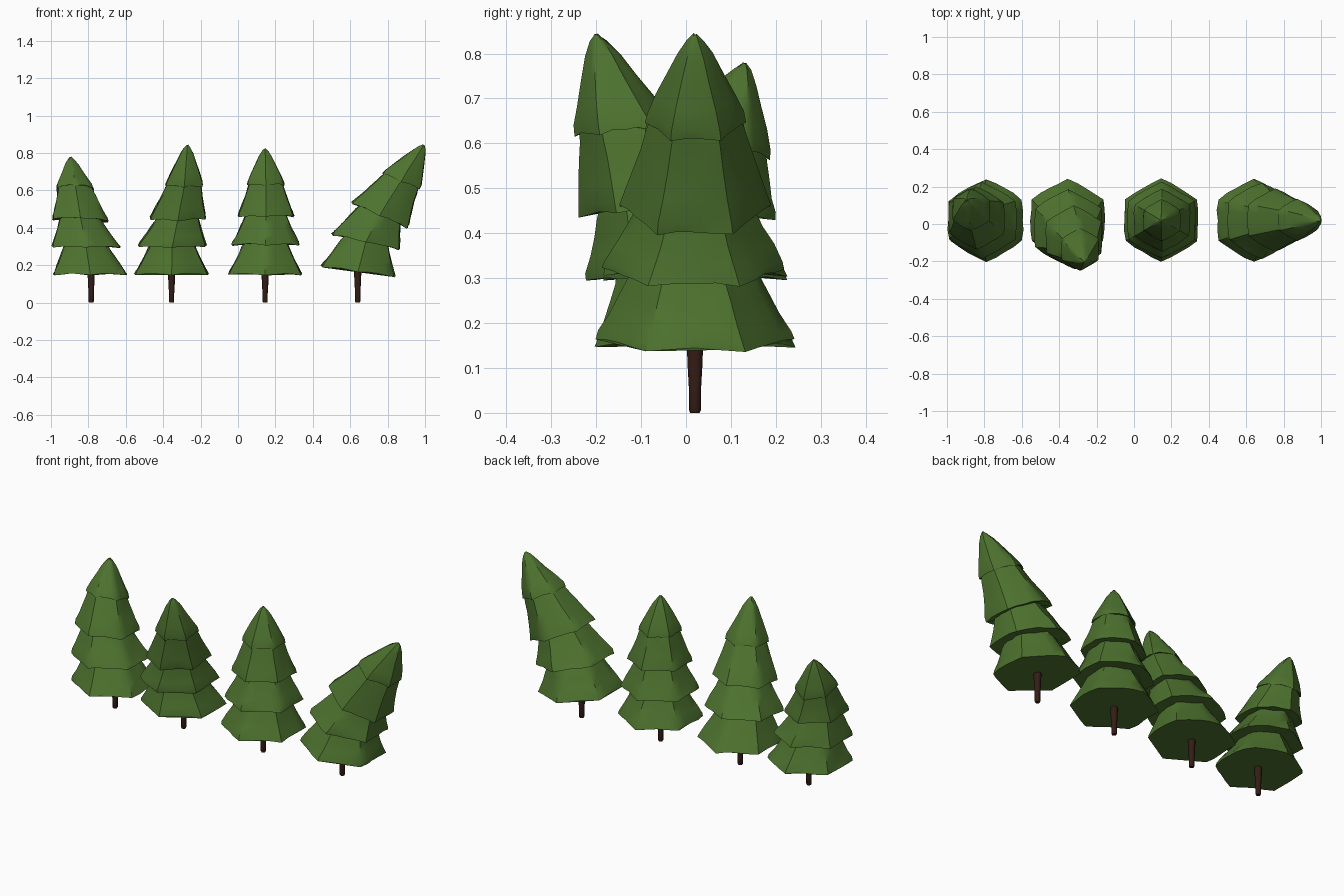
import bpy, bmesh, math, random

if "Cube" in bpy.data.objects:
    bpy.data.objects.remove(bpy.data.objects["Cube"])

random.seed(4)
SEG = 24


def material(name, rgb):
    m = bpy.data.materials.new(name)
    m.diffuse_color = (*rgb, 1)
    m.use_nodes = True
    m.node_tree.nodes["Principled BSDF"].inputs["Base Color"].default_value = m.diffuse_color
    return m


green = material("needles", (0.075, 0.17, 0.028))
brown = material("bark", (0.035, 0.012, 0.008))


def skin(name, rings, mat, angle):
    """Join a stack of closed rings into a capped solid."""
    bm = bmesh.new()
    loops = [[bm.verts.new(p) for p in ring] for ring in rings]
    n = len(loops[0])
    for a, b in zip(loops, loops[1:]):
        for i in range(n):
            j = (i + 1) % n
            bm.faces.new((a[i], a[j], b[j], b[i]))
    bm.faces.new(loops[0][::-1])
    bm.faces.new(loops[-1])
    bmesh.ops.recalc_face_normals(bm, faces=bm.faces[:])
    me = bpy.data.meshes.new(name)
    bm.to_mesh(me)
    bm.free()
    me.materials.append(mat)
    ob = bpy.data.objects.new(name, me)
    bpy.context.collection.objects.link(ob)
    bpy.ops.object.select_all(action='DESELECT')
    ob.select_set(True)
    bpy.context.view_layer.objects.active = ob
    bpy.ops.object.shade_smooth_by_angle(angle=math.radians(angle))


def hex_ring(node, apothem, wobble, droop=0.0):
    """Soft hexagon around a spine node (x, y, z, slope_x, slope_y)."""
    x, y, z, sx, sy = node
    ring = []
    for i in range(SEG):
        a = 2 * math.pi * i / SEG
        off = (a + math.pi / 6) % (math.pi / 3) - math.pi / 6
        k = min(1 / math.cos(off), 1.12)
        r = apothem * (k + random.uniform(-wobble, wobble))
        dx, dy = r * math.cos(a), r * math.sin(a)
        dz = random.uniform(-0.003, 0.003) - droop * (k - 1.05)
        ring.append((x + dx, y + dy, z + sx * dx + sy * dy + dz))
    return ring


# Half-widths of the tiers, then (height fraction, width fraction) profiles
WIDTHS = (0.197, 0.182, 0.15, 0.1)
LOWER = ((0, 1), (0.1, 0.97), (0.35, 0.86), (0.65, 0.74), (0.9, 0.65), (1.03, 0.6))
TIP = ((0, 1), (0.1, 0.96), (0.3, 0.79), (0.55, 0.56), (0.78, 0.35), (0.93, 0.17), (1, 0.04))

# Spine of each tree: rim centre and tilt of every tier, then the apex
TREES = (
    (-0.785, ((-0.79, 0.02, 0.152, 0, 0), (-0.812, 0.02, 0.298, -0.01, 0),
              (-0.842, 0.032, 0.443, -0.04, -0.06), (-0.87, 0.075, 0.60, 0, -0.28),
              (-0.895, 0.13, 0.777, 0, -0.2))),
    (-0.355, ((-0.355, 0.02, 0.152, 0, 0), (-0.352, -0.02, 0.308, 0, 0.06),
              (-0.322, -0.07, 0.455, 0.01, 0.09), (-0.288, -0.135, 0.63, 0, 0.1),
              (-0.27, -0.2, 0.842, 0, 0.1))),
    (0.145, ((0.145, 0.02, 0.152, 0, 0), (0.147, 0.02, 0.31, 0, 0),
             (0.149, 0.02, 0.463, 0, 0), (0.149, 0.02, 0.63, 0, 0),
             (0.145, 0.02, 0.822, 0, 0))),
    (0.64, ((0.642, 0.02, 0.168, -0.14, 0), (0.683, 0.018, 0.325, -0.22, 0),
            (0.757, 0.02, 0.467, -0.45, 0), (0.872, 0.022, 0.65, -0.43, 0),
            (0.993, 0.02, 0.842, -0.4, 0))),
)

for t, (trunk_x, spine) in enumerate(TREES, 1):
    # Foliage: one continuous stepped skin
    rings = []
    for i, width in enumerate(WIDTHS):
        for f, w in (TIP if i == 3 else LOWER):
            node = [p + (q - p) * f for p, q in zip(spine[i], spine[i + 1])]
            rings.append(hex_ring(node, width * w, 0.018, 0.06 if f == 0 else 0))
    skin(f"foliage_{t}", rings, green, 40)

    # Trunk: slightly tapered and uneven
    rings = []
    for z, r in ((0, 0.011), (0.006, 0.014), (0.05, 0.014), (0.1, 0.017), (0.17, 0.02)):
        rings.append([(trunk_x + r * math.cos(a), 0.02 + r * math.sin(a), z)
                      for a in (2 * math.pi * k / 10 for k in range(10))])
    skin(f"trunk_{t}", rings, brown, 50)
